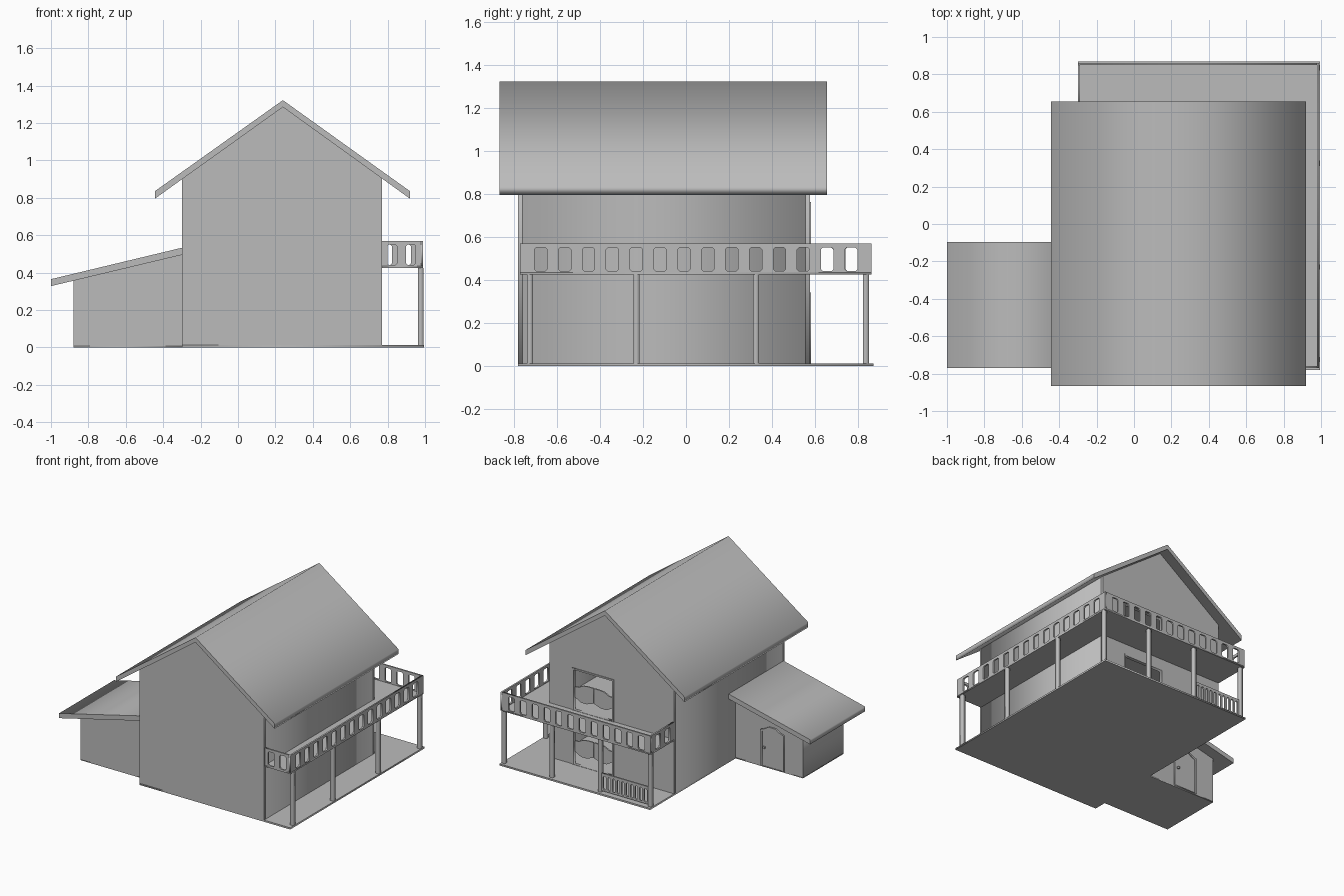
import bpy, bmesh
from mathutils import Matrix

cube = bpy.data.objects.get("Cube")
if cube:
    bpy.data.objects.remove(cube, do_unlink=True)

grey = bpy.data.materials.new("plain grey")
grey.use_nodes = True
grey.diffuse_color = (0.5, 0.5, 0.5, 1)
grey.node_tree.nodes["Principled BSDF"].inputs["Base Color"].default_value = (0.5, 0.5, 0.5, 1)

# Drawing planes: (first axis, second axis, thickness axis)
AXES = {"xz": (0, 2, 1), "yz": (1, 2, 0), "xy": (0, 1, 2)}


def rect(a0, a1, b0, b1):
    return [(a0, b0), (a1, b0), (a1, b1), (a0, b1)]


def slot(a0, a1, b0, b1, c=0.008):
    """Rectangle with clipped corners."""
    return [(a0 + c, b0), (a1 - c, b0), (a1, b0 + c), (a1, b1 - c),
            (a1 - c, b1), (a0 + c, b1), (a0, b1 - c), (a0, b0 + c)]


def plate(name, plane, outline, start, end, holes=()):
    """Flat outline with holes, given thickness from start to end."""
    curve = bpy.data.curves.new(name, "CURVE")
    curve.dimensions = "2D"
    curve.fill_mode = "BOTH"
    curve.extrude = (end - start) / 2
    for loop in [outline, *holes]:
        spline = curve.splines.new("POLY")
        spline.points.add(len(loop) - 1)
        for point, (a, b) in zip(spline.points, loop):
            point.co = (a, b, 0, 1)
        spline.use_cyclic_u = True
    temp = bpy.data.objects.new(name, curve)
    bpy.context.collection.objects.link(temp)
    graph = bpy.context.evaluated_depsgraph_get()
    mesh = bpy.data.meshes.new_from_object(temp.evaluated_get(graph))
    bpy.data.objects.remove(temp, do_unlink=True)
    place = Matrix.Diagonal((0, 0, 0, 1))
    for local, world in enumerate(AXES[plane]):
        place[world][local] = 1
    place[AXES[plane][2]][3] = (start + end) / 2
    bm = bmesh.new()
    bm.from_mesh(mesh)
    bm.transform(place)
    bmesh.ops.remove_doubles(bm, verts=bm.verts, dist=1e-5)
    bmesh.ops.recalc_face_normals(bm, faces=bm.faces)
    bm.to_mesh(mesh)
    bm.free()
    mesh.name = name
    mesh.materials.clear()
    mesh.materials.append(grey)
    obj = bpy.data.objects.new(name, mesh)
    bpy.context.collection.objects.link(obj)
    return obj


def box(name, x, y, z):
    return plate(name, "xy", rect(*x, *y), *z)


def railing(name, plane, a0, a1, z0, z1, start, end, count, margin, gap=0.52):
    """Panel with a row of evenly spaced slots."""
    step = (a1 - a0 - 2 * margin) / count
    holes = []
    for i in range(count):
        mid = a0 + margin + step * (i + 0.5)
        holes.append(slot(mid - step * gap / 2, mid + step * gap / 2, z0 + 0.012, z1 - 0.02))
    plate(name, plane, rect(a0, a1, z0, z1), start, end, holes)


# Main dimensions
L, R, F, B = -0.30, 0.77, -0.78, 0.575
RIDGE, T = 0.24, 0.02
DECK, FLOOR = 0.013, 0.435
DOOR = (0.23, 0.56)

# Ground base
plate("base_deck", "xy", [(L, F), (0.995, F), (0.995, 0.87), (L, 0.87)], 0, DECK)
box("annex_base", (-0.88, L), (-0.68, -0.18), (0, 0.008))

# House walls, the back one with two doorways
gable = [(L, 0.005), (R, 0.005), (R, 0.905), (RIDGE, 1.287), (L, 0.9)]
doorways = [rect(*DOOR, DECK, 0.33), rect(*DOOR, FLOOR, 0.75)]
plate("front_wall", "xz", gable, F, F + T)
plate("back_wall", "xz", gable, B - T, B, doorways)
box("left_wall", (R - T, R), (F + T, B - T), (0.005, 0.905))
box("right_wall", (L, L + T), (F + T, B - T), (0.005, 0.9))
box("upper_floor", (L + T, R - T), (F + T, B - T), (0.42, FLOOR))

# Main roof
plate("main_roof", "xz", [(-0.445, 0.795), (RIDGE, 1.285), (0.92, 0.795),
                          (0.92, 0.835), (RIDGE, 1.322), (-0.445, 0.835)], -0.865, 0.655)

# Door frames and swinging half doors
for label, low, high in (("lower", DECK, 0.33), ("upper", FLOOR, 0.75)):
    plate(label + "_door_frame", "xz", rect(DOOR[0] - 0.012, DOOR[1] + 0.012, low, high + 0.012),
          B - 0.01, B + 0.006, [rect(DOOR[0], DOOR[1], low + 0.002, high)])
    middle = sum(DOOR) / 2
    base = low + (high - low) * 0.22
    top = low + (high - low) * 0.66
    for side, sign in (("left", 1), ("right", -1)):
        leaf = [(0.004, base + 0.02), (0.06, base), (0.11, base), (0.163, base + 0.03),
                (0.163, top - 0.03), (0.13, top - 0.025), (0.09, top - 0.005),
                (0.05, top), (0.004, top)]
        plate(f"{label}_{side}_half_door", "xz", [(middle + sign * a, z) for a, z in leaf],
              B - 0.016, B - 0.006)

# Annex walls, roof and arched door
annex = [(-0.88, 0.005), (L, 0.005), (L, 0.495), (-0.88, 0.357)]
plate("annex", "xz", annex, -0.68, -0.18)
plate("annex_roof", "xz", [(-1.0, 0.328), (L, 0.495), (L, 0.533), (-1.0, 0.365)], -0.77, -0.095)
arch = [(-0.72, 0.008), (-0.52, 0.008), (-0.52, 0.29), (-0.56, 0.305),
        (-0.59, 0.325), (-0.65, 0.325), (-0.68, 0.305), (-0.72, 0.29)]
inner = [(-0.62 + (x + 0.62) * 0.86, 0.012 + (z - 0.008) * 0.95) for x, z in arch]
plate("annex_door_frame", "xz", arch, -0.18, -0.168, [inner])
plate("annex_door", "xz", inner, -0.18, -0.174)
box("annex_door_handle", (-0.56, -0.545), (-0.175, -0.162), (0.15, 0.165))

# Balcony floor wrapping two sides
plate("balcony_floor", "xy", [(R, -0.77), (0.99, -0.77), (0.99, 0.862), (L, 0.862), (L, B), (R, B)],
      0.425, FLOOR)

# Balcony railings
Z = (0.43, 0.57)
railing("balcony_rail_left", "yz", -0.77, 0.862, *Z, 0.978, 0.99, 14, 0.04)
railing("balcony_rail_back", "xz", L, 0.978, *Z, 0.85, 0.862, 12, 0.03)
railing("balcony_rail_front", "xz", R, 0.978, *Z, -0.77, -0.758, 2, 0.004)
railing("balcony_rail_right", "yz", B, 0.85, *Z, L, L + 0.012, 2, 0.02)

# Posts holding up the balcony
H = 0.014
spots = [(0.977, y) for y in (-0.725, -0.23, 0.325, 0.835)]
spots += [(x, 0.835) for x in (0.565, 0.15, -0.28)]
for i, (x, y) in enumerate(spots):
    box(f"post_{i + 1}", (x - H, x + H), (y - H, y + H), (DECK, 0.425))

# Low fence on the ground deck
railing("porch_fence", "xz", -0.27, 0.14, DECK + 0.01, 0.16, 0.83, 0.842, 10, 0.01, 0.6)
